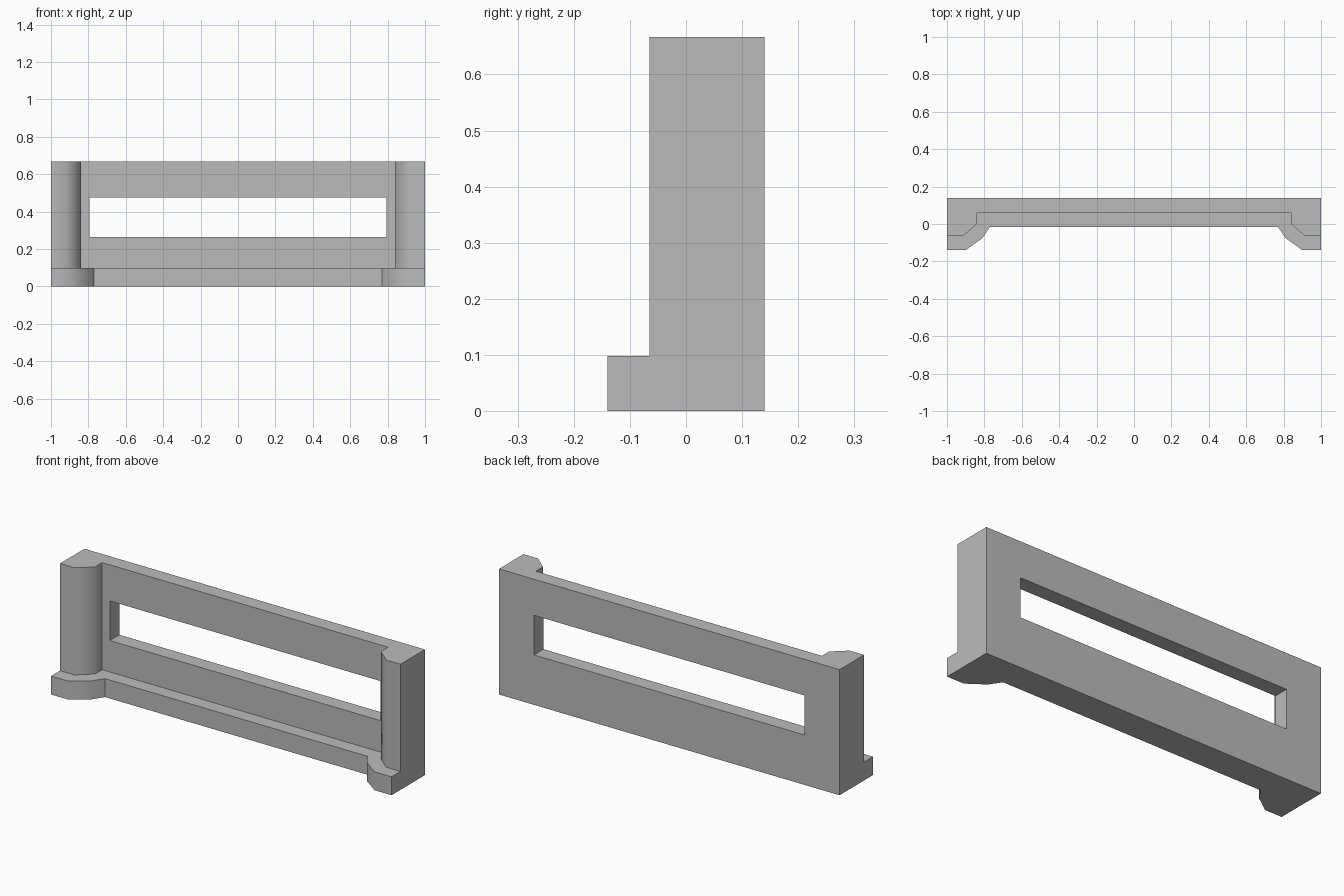
import bpy
import bmesh
import math

cube = bpy.data.objects.get("Cube")
if cube:
    bpy.data.objects.remove(cube, do_unlink=True)

HEIGHT, LEDGE, BACK = 0.667, 0.098, 0.14

grey = bpy.data.materials.new("plain_grey")
grey.use_nodes = True
grey.diffuse_color = (0.5, 0.5, 0.5, 1)
grey.node_tree.nodes["Principled BSDF"].inputs["Base Color"].default_value = (0.5, 0.5, 0.5, 1)


def mirrored(half):
    """Front outline running from the right end to the left end."""
    return half + [(-x, y) for x, y in reversed(half)]


foot = mirrored([(-1, -0.14), (-0.9, -0.14), (-0.81, -0.075), (-0.77, -0.015)])
wall = mirrored([(-1, -0.065), (-0.915, -0.065), (-0.84, 0), (-0.84, 0.06)])

# Panel: front outlines lofted from the foot, over the ledge, up the posts
bm = bmesh.new()
rows = [[bm.verts.new((x, y, z)) for x, y in outline]
        for outline, z in ((foot, 0), (foot, LEDGE), (wall, LEDGE), (wall, HEIGHT))]
for low, high in zip(rows, rows[1:]):
    for i in range(len(low) - 1):
        bm.faces.new((low[i], low[i + 1], high[i + 1], high[i]))

# Flat back, ends, top and bottom
bottom = [bm.verts.new((x, BACK, 0)) for x in (-1, 1)]
top = [bm.verts.new((x, BACK, HEIGHT)) for x in (-1, 1)]
bm.faces.new(bottom + top[::-1])
bm.faces.new(rows[0] + bottom[::-1])
bm.faces.new(rows[-1] + top[::-1])
for side, end in ((0, 0), (1, -1)):
    bm.faces.new([row[end] for row in rows] + [top[side], bottom[side]])
bmesh.ops.recalc_face_normals(bm, faces=bm.faces[:])
mesh = bpy.data.meshes.new("slotted_panel")
bm.to_mesh(mesh)
bm.free()
panel = bpy.data.objects.new("slotted_panel", mesh)
bpy.context.collection.objects.link(panel)
mesh.materials.append(grey)

# Long window through the panel
bpy.ops.mesh.primitive_cube_add(size=1, location=(0, 0.1, 0.37))
cutter = bpy.context.object
cutter.name = "window_cutter"
cutter.scale = (1.59, 0.4, 0.21)
cutter.hide_render = True
cutter.data.materials.append(grey)

bpy.ops.object.select_all(action='DESELECT')
panel.select_set(True)
bpy.context.view_layer.objects.active = panel
cut = panel.modifiers.new("window", 'BOOLEAN')
cut.operation = 'DIFFERENCE'
cut.solver = 'EXACT'
cut.object = cutter
bpy.ops.object.modifier_apply(modifier=cut.name)
bpy.data.objects.remove(cutter, do_unlink=True)

# Soft shading round the posts, crisp elsewhere
bpy.ops.object.shade_smooth_by_angle(angle=math.radians(52))
